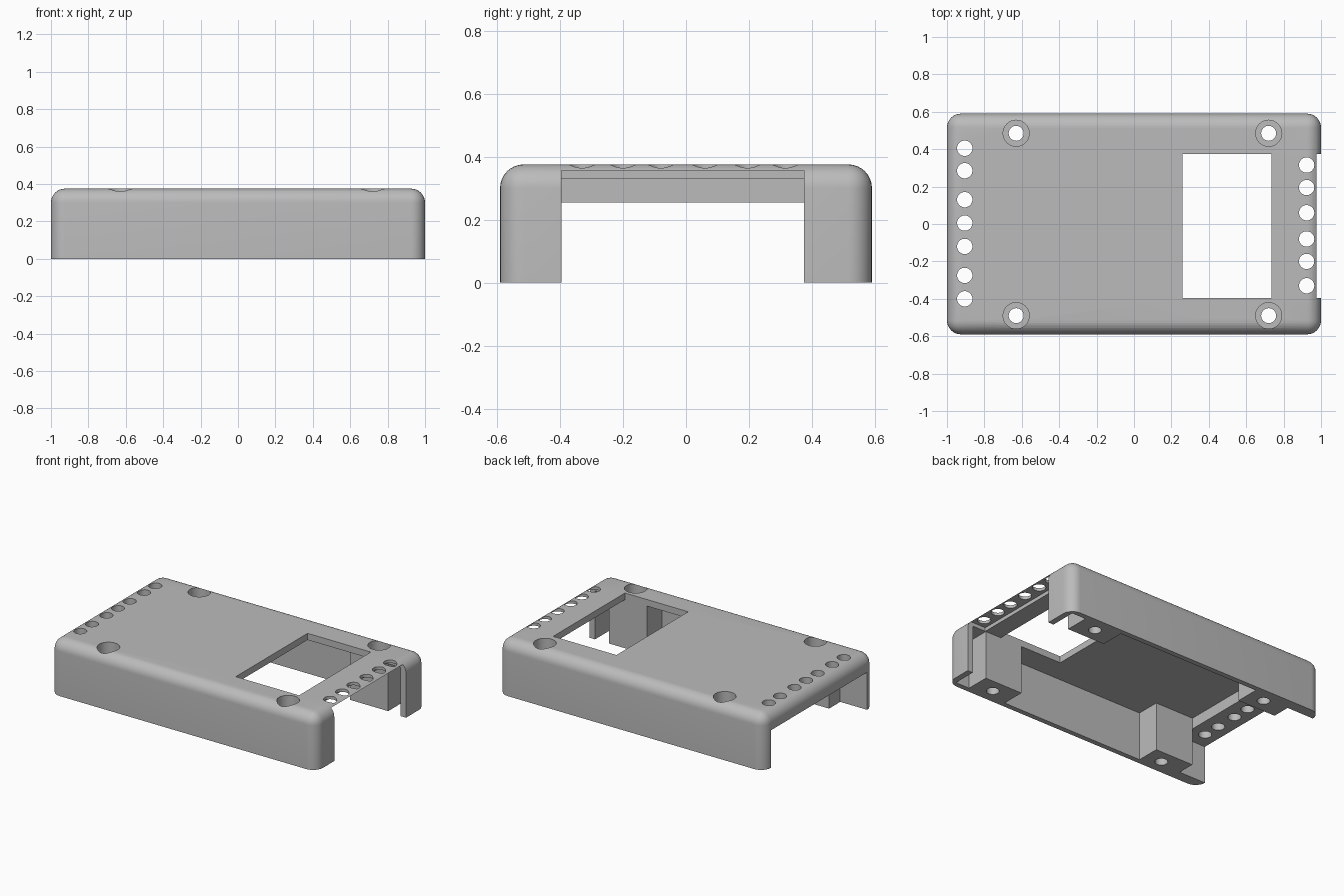
import bpy
import bmesh
from mathutils import Matrix, Vector

default = bpy.data.objects.get("Cube")
if default:
    bpy.data.objects.remove(default, do_unlink=True)

LENGTH, WIDTH, HEIGHT, ROUND = 2.0, 1.18, 0.375, 0.075
RECESS = 0.33    # underside of the main top plate
BLOCK = 0.255    # underside of the thick end block

grey = bpy.data.materials.new("plain grey")
grey.use_nodes = True
colour = (0.5, 0.5, 0.5, 1)
grey.diffuse_color = colour
grey.node_tree.nodes["Principled BSDF"].inputs["Base Color"].default_value = colour


def to_object(name, bm):
    mesh = bpy.data.meshes.new(name)
    bm.to_mesh(mesh)
    bm.free()
    obj = bpy.data.objects.new(name, mesh)
    bpy.context.collection.objects.link(obj)
    return obj


def box_mesh(x0, x1, y0, y1, z0, z1):
    bm = bmesh.new()
    centre = Vector((x0 + x1, y0 + y1, z0 + z1)) / 2
    scale = Matrix.Diagonal((x1 - x0, y1 - y0, z1 - z0, 1))
    bmesh.ops.create_cube(bm, size=1, matrix=Matrix.Translation(centre) @ scale)
    return bm


def cut(cutter):
    cutter.hide_render = True
    bpy.context.view_layer.objects.active = case
    mod = case.modifiers.new("cut", 'BOOLEAN')
    mod.operation, mod.solver, mod.object = 'DIFFERENCE', 'EXACT', cutter
    bpy.ops.object.modifier_apply(modifier=mod.name)
    bpy.data.objects.remove(cutter, do_unlink=True)


def cut_box(*bounds):
    cut(to_object("box_cutter", box_mesh(*bounds)))


def cut_holes(places, radius, z0, z1):
    bm = bmesh.new()
    for x, y in places:
        bmesh.ops.create_cone(bm, cap_ends=True, segments=32, radius1=radius,
                              radius2=radius, depth=z1 - z0,
                              matrix=Matrix.Translation((x, y, (z0 + z1) / 2)))
    cut(to_object("hole_cutter", bm))


# Outer shell: every edge rounded except those of the open bottom
bm = box_mesh(-LENGTH / 2, LENGTH / 2, -WIDTH / 2, WIDTH / 2, 0, HEIGHT)
edges = [e for e in bm.edges if any(v.co.z > 0.1 for v in e.verts)]
bmesh.ops.bevel(bm, geom=edges, offset=ROUND, segments=8, profile=0.5, affect='EDGES')
case = to_object("enclosure_cover", bm)
case.data.materials.append(grey)

# Hollow interior, leaving four screw bosses and thin side walls
cut_box(-0.80, 0.90, -0.395, 0.39, -0.1, RECESS)
cut_box(-0.51, 0.57, -0.555, 0.555, -0.1, RECESS)
cut_box(0.855, 0.96, -0.555, 0.555, -0.1, RECESS)

# Connector recess and openings at the two ends
cut_box(0.86, 1.1, -0.395, 0.375, -0.1, 0.355)
cut_box(-1.1, -0.798, -0.515, 0.515, -0.1, BLOCK)

# Display window
cut_box(0.26, 0.735, -0.395, 0.375, 0.2, 0.5)

# Screw holes with counterbores
screws = [(x, y) for x in (-0.63, 0.72) for y in (-0.49, 0.485)]
cut_holes(screws, 0.07, 0.25, 0.5)
cut_holes(screws, 0.04, -0.1, 0.5)

# Rows of round holes along both ends
cut_holes([(-0.905, y) for y in (-0.4, -0.275, -0.12, 0.005, 0.13, 0.285, 0.405)],
          0.041, 0.1, 0.5)
cut_holes([(0.923, y) for y in (-0.33, -0.2, -0.08, 0.06, 0.195, 0.315)],
          0.041, 0.1, 0.5)

# Smooth rounded edges, crisp corners
bpy.ops.object.select_all(action='DESELECT')
case.select_set(True)
bpy.context.view_layer.objects.active = case
bpy.ops.object.shade_smooth_by_angle(angle=0.5)
